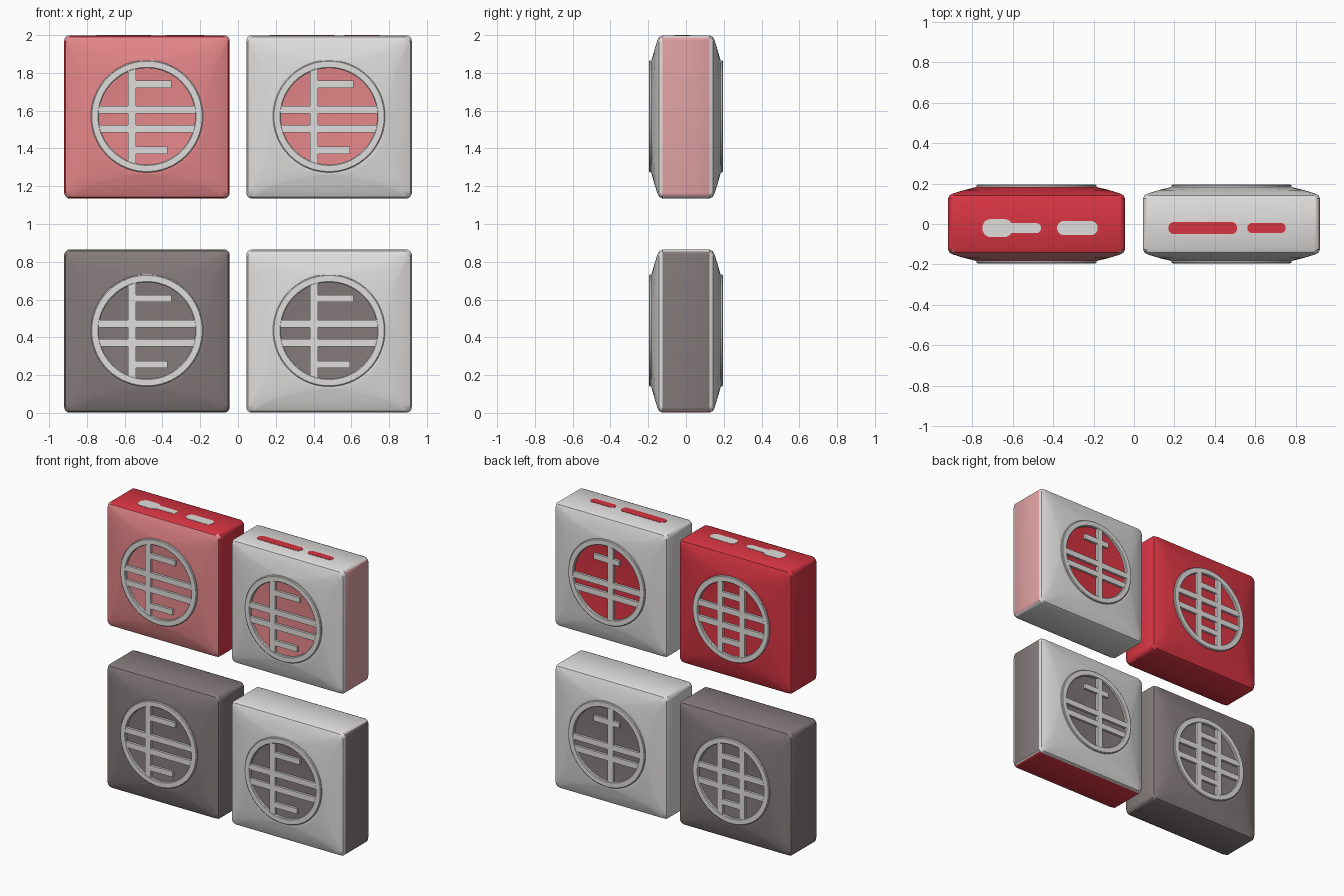
import bpy, bmesh, math
from mathutils import Matrix, Vector

if "Cube" in bpy.data.objects:
    bpy.data.objects.remove(bpy.data.objects["Cube"])


def material(name, rgb):
    m = bpy.data.materials.new(name)
    m.use_nodes = True
    m.diffuse_color = (*rgb, 1)
    m.node_tree.nodes["Principled BSDF"].inputs["Base Color"].default_value = (*rgb, 1)
    return m


COLOURS = {
    "white": material("white", (0.74, 0.73, 0.72)),
    "red": material("red", (0.68, 0.035, 0.055)),
    "pink": material("pink", (0.78, 0.24, 0.25)),
    "pale_pink": material("pale pink", (0.75, 0.36, 0.37)),
    "grey": material("warm grey", (0.23, 0.195, 0.193)),
}
SLOTS = list(COLOURS)


def finish(bm, name, location, angle=35):
    bmesh.ops.recalc_face_normals(bm, faces=bm.faces)
    mesh = bpy.data.meshes.new(name)
    bm.to_mesh(mesh)
    bm.free()
    for key in SLOTS:
        mesh.materials.append(COLOURS[key])
    ob = bpy.data.objects.new(name, mesh)
    ob.location = location
    bpy.context.collection.objects.link(ob)
    bpy.ops.object.select_all(action="DESELECT")
    bpy.context.view_layer.objects.active = ob
    ob.select_set(True)
    bpy.ops.object.shade_smooth_by_angle(angle=math.radians(angle))
    return ob


def rounded_loop(bm, y, half_x, half_z, radius, steps=14):
    """Rounded rectangle; it is a circle when radius equals both halves."""
    loop = []
    for corner, (sx, sz) in enumerate(((1, 1), (-1, 1), (-1, -1), (1, -1))):
        for i in range(steps + 1):
            a = math.pi / 2 * (corner + (i + 0.5) / (steps + 1))
            loop.append(bm.verts.new((sx * (half_x - radius) + radius * math.cos(a), y,
                                      sz * (half_z - radius) + radius * math.sin(a))))
    return loop


def bridge(bm, loops, closed=False):
    pairs = list(zip(loops, loops[1:])) + ([(loops[-1], loops[0])] if closed else [])
    for a, b in pairs:
        for i in range(len(a)):
            j = (i + 1) % len(a)
            bm.faces.new((a[i], a[j], b[j], b[i]))


HX, HZ = 0.438, 0.432
RING_OUT, RING_IN, TOP = 0.297, 0.255, 0.195


def tile(name, location, rule):
    # Pillowed block that rises toward a round emblem bed on both faces
    half = [(0.125, HX, HZ, 0.03), (0.142, HX - 0.008, HZ - 0.008, 0.035),
            (0.152, HX - 0.028, HZ - 0.028, 0.045), (0.168, HX - 0.08, HZ - 0.08, 0.1),
            (0.18, 0.31, 0.31, 0.28), (0.183, RING_OUT, RING_OUT, RING_OUT),
            (0.178, RING_IN + 0.01, RING_IN + 0.01, RING_IN + 0.01)]
    sections = [(-y, *rest) for y, *rest in reversed(half)] + half
    bm = bmesh.new()
    loops = [rounded_loop(bm, *s) for s in sections]
    bridge(bm, loops)
    bm.faces.new(loops[0])
    bm.faces.new(loops[-1])
    bmesh.ops.recalc_face_normals(bm, faces=bm.faces)
    for f in bm.faces:
        centre = f.calc_center_median()
        bed = len(f.verts) > 4
        f.material_index = SLOTS.index(rule(f.normal, centre, bed))
    return finish(bm, name, location)


def emblem(name, location, side, uprights, chords, shorts):
    # Raised ring filled with a lattice of plain bars
    bm = bmesh.new()
    ring = [(0.17, RING_OUT), (TOP - 0.004, RING_OUT), (TOP, RING_OUT - 0.005),
            (TOP, RING_IN + 0.005), (TOP - 0.004, RING_IN), (0.17, RING_IN)]
    bridge(bm, [rounded_loop(bm, side * y, r, r, r) for y, r in ring], closed=True)

    def bar(x, z, width, height):
        size = Matrix.Diagonal((width, 0.023, height, 1))
        place = Matrix.Translation(Vector((x, side * (TOP - 0.0125), z)))
        bmesh.ops.create_cube(bm, size=1, matrix=place @ size)

    def chord(d):
        return 2 * math.sqrt((RING_IN + 0.01) ** 2 - d * d)

    for x in uprights:
        bar(x, 0, 0.042, chord(x))
    for z in chords:
        bar(0, z, chord(z), 0.04)
    for x, z, width in shorts:
        bar(x, z, width, 0.038)
    return finish(bm, name, location, 30)


def plain_rule(front, other):
    def rule(normal, centre, bed):
        return front if normal.y < -0.55 else other
    return rule


def framed_rule(front_bed, back_bed, side, base):
    def rule(normal, centre, bed):
        if bed:
            return front_bed if centre.y < 0 else back_bed
        if normal.x > 0.8 and abs(centre.y) < 0.12:
            return side
        if normal.z < -0.8 and abs(centre.y) < 0.12:
            return base
        return "white"
    return rule


# Four tiles in a two by two layout
TILES = [
    ("upper_right_tile", -0.482, 1.567, plain_rule("pink", "red")),
    ("upper_left_tile", 0.482, 1.567, framed_rule("pink", "red", "pale_pink", "white")),
    ("lower_right_tile", -0.482, 0.433, plain_rule("grey", "grey")),
    ("lower_left_tile", 0.482, 0.433, framed_rule("grey", "grey", "grey", "red")),
]
for name, x, z, rule in TILES:
    tile(name, (x, 0, z), rule)
    spot = (x, 0, z + 0.003)
    emblem(name + "_front_emblem", spot, -1, [-0.08], [0.035, -0.065],
           [(0.02, 0.17, 0.22), (0.02, -0.18, 0.18)])
    if x < 0:
        emblem(name + "_back_emblem", spot, 1, [-0.085, 0.085], [0.055, -0.055],
               [(0, 0.16, 0.2), (0, -0.16, 0.2)])
    else:
        emblem(name + "_back_emblem", spot, 1, [-0.03], [-0.01, -0.09],
               [(0, 0.16, 0.2)])

# Thin worn patches on the top edges
def patch(name, x0, x1, depth, colour):
    bm = bmesh.new()
    loops = []
    for height in (-0.003, 0.003):
        loop = rounded_loop(bm, height, (x1 - x0) / 2, depth / 2, depth / 2.1, 5)
        loops.append(loop)
    bridge(bm, loops)
    for loop in loops:
        bm.faces.new(loop)
    bmesh.ops.rotate(bm, verts=bm.verts, matrix=Matrix.Rotation(math.pi / 2, 3, "X"))
    for f in bm.faces:
        f.material_index = SLOTS.index(colour)
    finish(bm, name, ((x0 + x1) / 2, -0.02, 1.998))


patch("white_patch_long", -0.75, -0.60, 0.09, "white")
patch("white_patch_tail", -0.64, -0.46, 0.05, "white")
patch("white_patch_short", -0.38, -0.18, 0.07, "white")
patch("red_patch_long", 0.17, 0.51, 0.06, "red")
patch("red_patch_short", 0.56, 0.75, 0.05, "red")
